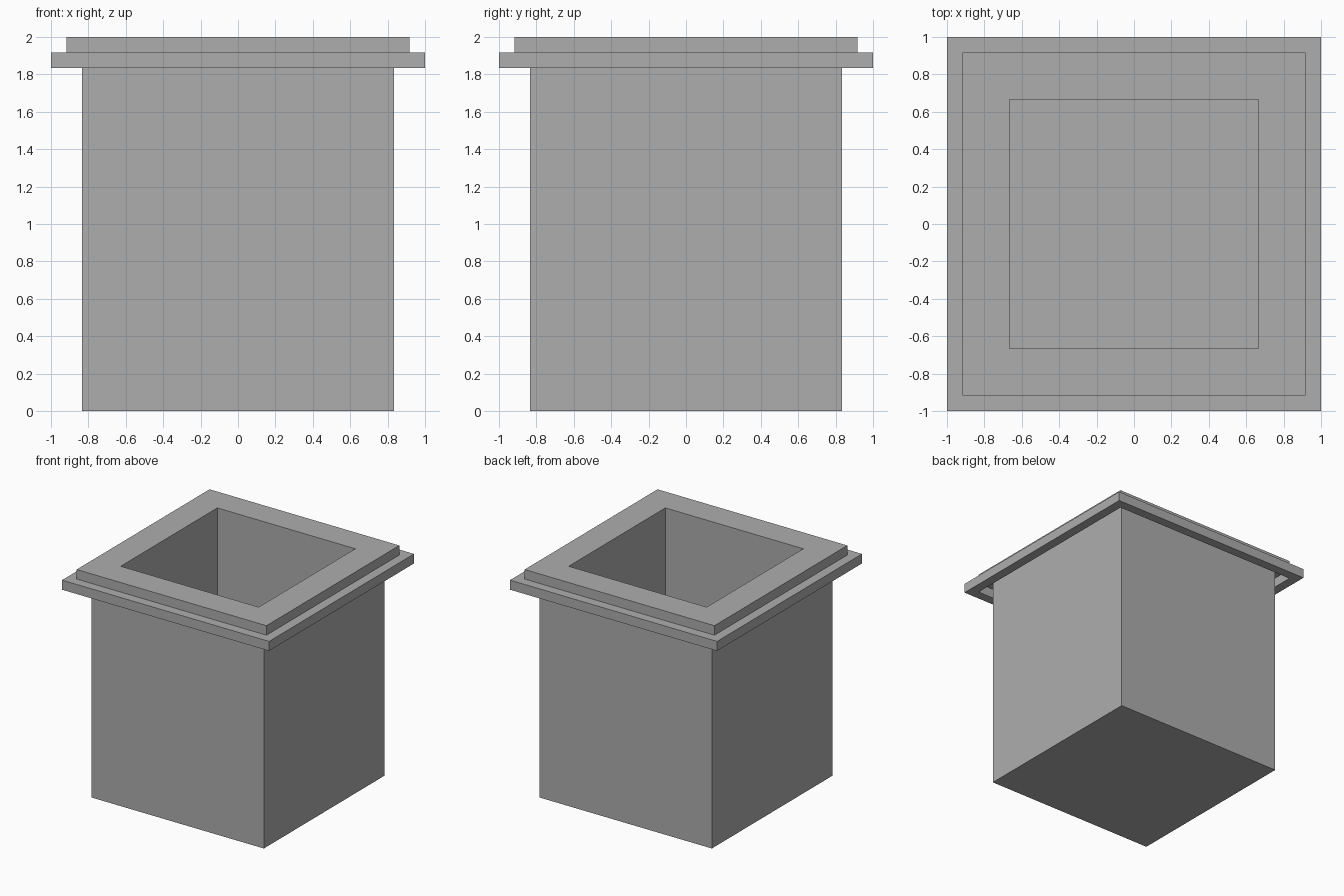
import bpy
import bmesh

cube = bpy.data.objects.get("Cube")
if cube:
    bpy.data.objects.remove(cube, do_unlink=True)

# One plain grey for the whole planter
grey = bpy.data.materials.new("plain_grey")
grey.use_nodes = True
colour = (0.42, 0.42, 0.42, 1.0)
grey.diffuse_color = colour
bsdf = next(n for n in grey.node_tree.nodes if n.type == 'BSDF_PRINCIPLED')
bsdf.inputs["Base Color"].default_value = colour

U = 1 / 12  # the step that sets all widths and heights


def square_shell(name, profile):
    """Sweep a (half width, height) profile round a square, capping both ends."""
    bm = bmesh.new()
    rings = []
    for w, z in profile:
        rings.append([bm.verts.new((sx * w, sy * w, z))
                      for sx, sy in ((-1, -1), (1, -1), (1, 1), (-1, 1))])
    for low, high in zip(rings, rings[1:]):
        for i in range(4):
            j = (i + 1) % 4
            bm.faces.new((low[i], low[j], high[j], high[i]))
    bm.faces.new(rings[0][::-1])
    bm.faces.new(rings[-1])
    bmesh.ops.recalc_face_normals(bm, faces=bm.faces)
    mesh = bpy.data.meshes.new(name)
    bm.to_mesh(mesh)
    bm.free()
    mesh.materials.append(grey)
    obj = bpy.data.objects.new(name, mesh)
    bpy.context.collection.objects.link(obj)
    return obj


# Square planter: outer wall, groove under the lip, stepped rim, hollow inside
square_shell("square_planter", [
    (10 * U, 0),         # base
    (10 * U, 23 * U),    # outer wall up to the groove ceiling
    (11 * U, 23 * U),    # groove ceiling
    (11 * U, 22 * U),    # inner face of the lip
    (12 * U, 22 * U),    # underside of the lip
    (12 * U, 23 * U),    # outer face of the lip
    (11 * U, 23 * U),    # ledge
    (11 * U, 24 * U),    # raised rim
    (8 * U, 24 * U),     # top of the rim
    (8 * U, 2 * U),      # inner wall down to the floor
])
